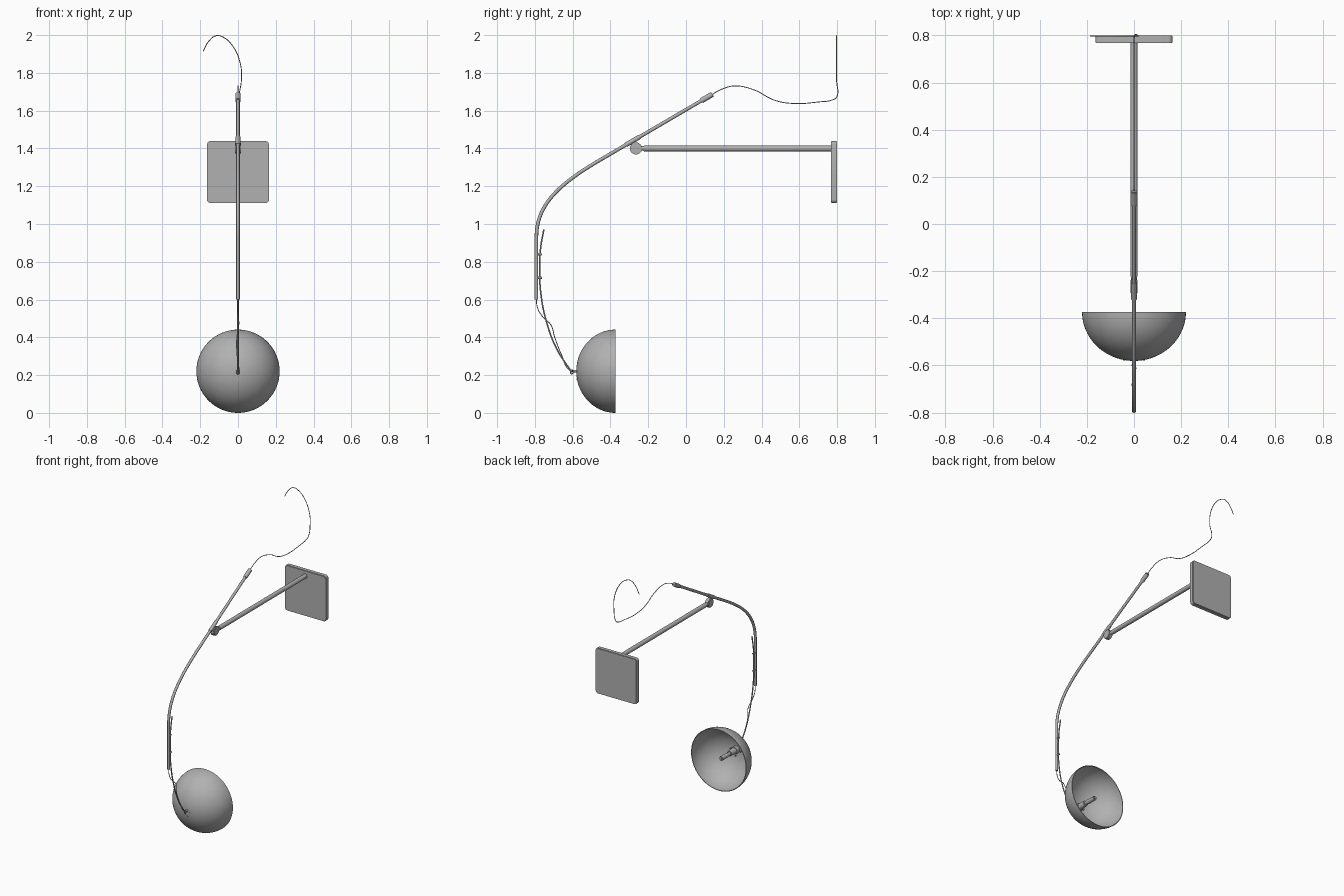
import bpy, bmesh, math
from mathutils import Vector

if "Cube" in bpy.data.objects:
    bpy.data.objects.remove(bpy.data.objects["Cube"])


def add(name, bm):
    bmesh.ops.recalc_face_normals(bm, faces=bm.faces)
    me = bpy.data.meshes.new(name)
    bm.to_mesh(me)
    bm.free()
    ob = bpy.data.objects.new(name, me)
    bpy.context.collection.objects.link(ob)
    return ob


def rod(name, a, b, r, r2=None, bevel=0.0, sides=24):
    """Capped cylinder or cone between two points."""
    a, b = Vector(a), Vector(b)
    bm = bmesh.new()
    bmesh.ops.create_cone(bm, cap_ends=True, segments=sides, radius1=r,
                          radius2=r if r2 is None else r2, depth=(b - a).length)
    if bevel:
        rims = [e for e in bm.edges if any(len(f.verts) > 4 for f in e.link_faces)]
        bmesh.ops.bevel(bm, geom=rims, offset=bevel, segments=2, affect='EDGES')
    m = (b - a).to_track_quat('Z', 'Y').to_matrix().to_4x4()
    m.translation = (a + b) / 2
    bm.transform(m)
    return add(name, bm)


def sweep(name, pts, r, handles=None, res=10, sides=3):
    """Round tube along a smooth path; handles maps index to (left, right)."""
    cu = bpy.data.curves.new(name, 'CURVE')
    cu.dimensions = '3D'
    cu.bevel_depth, cu.bevel_resolution = r, sides
    cu.resolution_u, cu.use_fill_caps = res, True
    sp = cu.splines.new('BEZIER')
    sp.bezier_points.add(len(pts) - 1)
    for i, (bp, p) in enumerate(zip(sp.bezier_points, pts)):
        bp.co = p
        if handles:
            bp.handle_left_type = bp.handle_right_type = 'FREE'
            bp.handle_left, bp.handle_right = handles[i]
        else:
            bp.handle_left_type = bp.handle_right_type = 'AUTO'
    tmp = bpy.data.objects.new(name + "_path", cu)
    bpy.context.collection.objects.link(tmp)
    dg = bpy.context.evaluated_depsgraph_get()
    me = bpy.data.meshes.new_from_object(tmp.evaluated_get(dg))
    bpy.data.objects.remove(tmp)
    ob = bpy.data.objects.new(name, me)
    bpy.context.collection.objects.link(ob)
    return ob


def ring(name, centre, axis, major, minor):
    rot = Vector(axis).to_track_quat('Z', 'Y').to_euler()
    bpy.ops.mesh.primitive_torus_add(location=centre, rotation=rot, major_radius=major,
                                     minor_radius=minor, major_segments=24, minor_segments=8)
    bpy.context.object.name = name


# Wall plate with rounded corners
bm = bmesh.new()
bmesh.ops.create_cube(bm, size=1)
for v in bm.verts:
    v.co = (v.co.x * 0.328, v.co.y * 0.032 + 0.784, v.co.z * 0.328 + 1.275)
corners = [e for e in bm.edges if abs(e.verts[0].co.y - e.verts[1].co.y) > 0.01]
bmesh.ops.bevel(bm, geom=corners, offset=0.018, segments=5, affect='EDGES', profile=0.5)
rims = [e for e in bm.edges if any(len(f.verts) > 4 for f in e.link_faces)]
bmesh.ops.bevel(bm, geom=rims, offset=0.003, segments=2, affect='EDGES')
add("wall_plate", bm)

# Horizontal arm and pivot joint
rod("wall_arm", (0, 0.77, 1.40), (0, -0.225, 1.40), 0.0155, bevel=0.003)
rod("arm_neck", (0, -0.22, 1.40), (0, -0.25, 1.40), 0.012)
rod("pivot_disc", (-0.015, -0.265, 1.40), (0.015, -0.265, 1.40), 0.032, bevel=0.004, sides=32)


def on_tube(y):
    return Vector((0, y, 1.687 + (y - 0.14) * 0.585))


# Bent tube with its clamp and end grip
p = [on_tube(0.13), on_tube(-0.45), Vector((0, -0.792, 0.93)), Vector((0, -0.792, 0.60))]
sweep("bent_tube", p, 0.0095, [
    (on_tube(0.2), on_tube(0)), (on_tube(-0.3), on_tube(-0.66)),
    (Vector((0, -0.792, 1.11)), Vector((0, -0.792, 0.83))),
    (Vector((0, -0.792, 0.7)), Vector((0, -0.792, 0.5)))], res=24, sides=4)
rod("tube_clamp", on_tube(-0.32), on_tube(-0.245), 0.0125, bevel=0.002)
rod("clamp_link", (0, -0.27, 1.42), on_tube(-0.285), 0.009)
rod("tube_grip", on_tube(0.08), on_tube(0.14), 0.0145, bevel=0.003)

# Power cable, running to the wall and up it
sweep("wall_cable", [
    (0, 0.13, 1.681), (0, 0.19, 1.714), (0, 0.26, 1.731), (0, 0.36, 1.710),
    (0, 0.47, 1.655), (0, 0.57, 1.638), (0, 0.70, 1.646), (0, 0.78, 1.659),
    (0.002, 0.7975, 1.672), (0.018, 0.7975, 1.76), (0.012, 0.7975, 1.85),
    (-0.03, 0.7975, 1.945), (-0.075, 0.7975, 1.987), (-0.115, 0.7975, 1.997),
    (-0.155, 0.7975, 1.967), (-0.185, 0.7975, 1.915)], 0.0024)

# Thin curved rod carrying the shade, clipped to the tube
sweep("shade_rod", [
    (0, -0.753, 0.97), (0, -0.77, 0.87), (0, -0.775, 0.75), (0, -0.767, 0.62),
    (0, -0.738, 0.48), (0, -0.685, 0.34), (0, -0.605, 0.215)], 0.0042)
for i, z in enumerate((0.84, 0.715)):
    rod(f"rod_clip_{i + 1}", (0, -0.795, z), (0, -0.763, z), 0.006, bevel=0.001)

# Cable from the tube end to the shade
sweep("shade_cable", [
    (0, -0.792, 0.62), (0, -0.787, 0.56), (0.002, -0.76, 0.51), (0.004, -0.715, 0.465),
    (-0.006, -0.695, 0.40), (-0.005, -0.66, 0.31), (0.006, -0.615, 0.225),
    (0.004, -0.57, 0.218)], 0.0024)

# Hemispherical shade: thin shell open to the back
bm = bmesh.new()
N = 24
prof = []
for R, D in ((0.2205, 0.208), (0.2165, 0.204)):
    arc = [(R * math.sin(k / N * math.pi / 2), -0.373 - D * math.cos(k / N * math.pi / 2))
           for k in range(N + 1)]
    prof += arc if not prof else arc[::-1]
vs = [bm.verts.new((r, y, 0.2205)) for r, y in prof]
es = [bm.edges.new(e) for e in zip(vs, vs[1:])]
bmesh.ops.spin(bm, geom=vs + es, cent=(0, 0, 0.2205), axis=(0, 1, 0),
               angle=math.tau, steps=64, use_merge=True)
bmesh.ops.remove_doubles(bm, verts=bm.verts, dist=1e-5)
add("shade", bm)

# Hanger eye and small screws on the shade
ring("hanger_eye", (0, -0.605, 0.217), (0.6, 0.8, 0), 0.011, 0.003)
rod("hanger_stud", (0, -0.595, 0.2205), (0, -0.57, 0.2205), 0.007)
for i, (x, z) in enumerate(((-0.042, 0.22), (0.042, 0.22), (0, 0.178))):
    rod(f"shade_screw_{i + 1}", (x, -0.579, z), (x, -0.56, z), 0.004, sides=12)

# Lamp holder and bulb
rod("socket_base", (0, -0.58, 0.2205), (0, -0.545, 0.2205), 0.026, bevel=0.003)
rod("socket", (0, -0.55, 0.2205), (0, -0.495, 0.2205), 0.022, 0.019)
rod("bulb_neck", (0, -0.497, 0.2205), (0, -0.475, 0.2205), 0.012)
rod("bulb", (0, -0.478, 0.2205), (0, -0.395, 0.2205), 0.015, bevel=0.006)

# Dark grey finish, smooth shading with crisp edges
grey = bpy.data.materials.new("dark_grey")
grey.diffuse_color = (0.44, 0.44, 0.44, 1)
grey.use_nodes = True
grey.node_tree.nodes["Principled BSDF"].inputs["Base Color"].default_value = grey.diffuse_color
for ob in bpy.context.scene.objects:
    ob.data.materials.clear()
    ob.data.materials.append(grey)
    ob.select_set(True)
bpy.context.view_layer.objects.active = bpy.data.objects["shade"]
bpy.ops.object.shade_smooth_by_angle(angle=math.radians(35))
